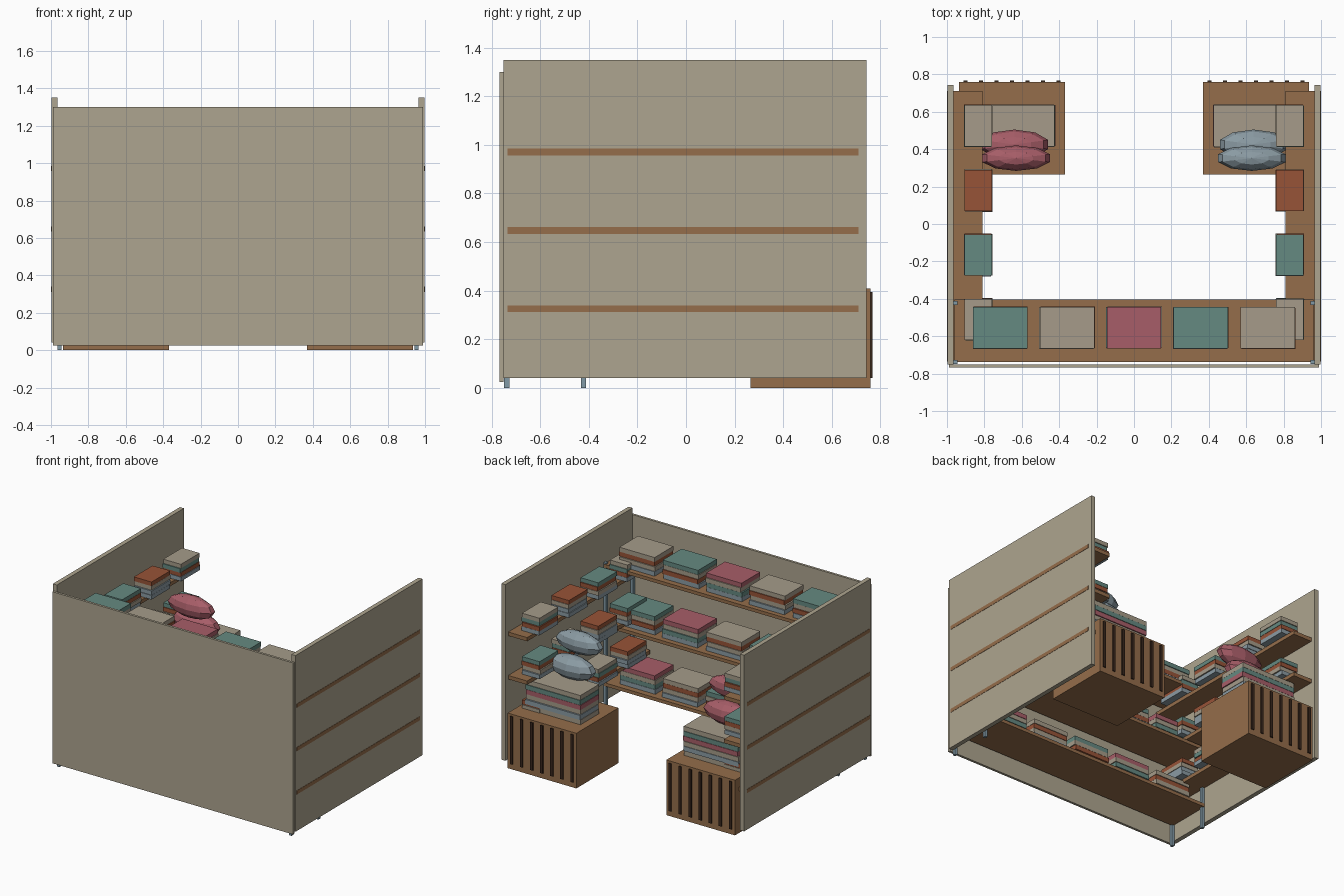
import bpy
import random

random.seed(4)
old = bpy.data.objects.get("Cube")
if old:
    bpy.data.objects.remove(old)


def material(name, srgb):
    mat = bpy.data.materials.new(name)
    mat.use_nodes = True
    linear = [(c / 255) ** 2.2 for c in srgb] + [1]
    mat.diffuse_color = linear
    mat.node_tree.nodes["Principled BSDF"].inputs["Base Color"].default_value = linear
    return mat


wall = material("wall_beige", (172, 163, 142))
wood = material("shelf_wood", (147, 109, 76))
dark = material("slat_dark", (58, 42, 33))
metal = material("post_blue_grey", (128, 152, 164))
cream = material("cloth_cream", (164, 154, 136))
teal = material("cloth_teal", (101, 136, 128))
rust = material("cloth_rust", (150, 84, 58))
pink = material("cloth_pink", (166, 94, 104))
blue = material("cloth_grey_blue", (138, 154, 162))


def box(name, x, y, z, mat):
    """Box from (min, max) pairs on each axis."""
    spans = (x, y, z)
    bpy.ops.mesh.primitive_cube_add(size=1, location=[(a + b) / 2 for a, b in spans])
    obj = bpy.context.object
    obj.name = name
    obj.scale = [abs(b - a) for a, b in spans]
    obj.data.materials.append(mat)
    return obj


def stack(name, x, y, z, width, depth, height, colours):
    """Pile of folded cloth, colours listed from the top down."""
    step = height / len(colours)
    for i, mat in enumerate(reversed(colours)):
        top = i == len(colours) - 1
        dx = 0 if top else random.uniform(-0.005, 0.005)
        dy = 0 if top else random.uniform(-0.005, 0.005)
        box(f"{name}_layer", (x + dx - width / 2, x + dx + width / 2),
            (y + dy - depth / 2, y + dy + depth / 2),
            (z + i * step, z + (i + 1) * step - 0.002), mat)


def cushion(name, x, y, z, radii, mat):
    bpy.ops.mesh.primitive_uv_sphere_add(segments=10, ring_count=6, radius=1,
                                         location=(x, y, z))
    obj = bpy.context.object
    obj.name = name
    obj.scale = radii
    obj.data.materials.append(mat)


# Walls
box("front_wall", (-0.99, 0.99), (-0.768, -0.75), (0.025, 1.3), wall)
for side, label in ((1, "left"), (-1, "right")):
    box(f"{label}_wall", (side * 0.965, side * 0.998), (-0.75, 0.743), (0.04, 1.35), wall)

# Front shelf unit with posts and folded piles
for x in (-0.955, 0.955):
    for y in (-0.738, -0.422):
        box("shelf_post", (x - 0.01, x + 0.01), (y - 0.011, y + 0.011), (0, 1.075), metal)

pile_colours = {
    pink: [pink, cream, teal, blue],
    cream: [cream, rust, cream, blue],
    teal: [teal, cream, rust, blue],
}
order = [pink, cream, teal]
for level, z in enumerate((0.185, 0.625, 1.065)):
    box("front_shelf", (-0.96, 0.96), (-0.738, -0.405), (z - 0.025, z), wood)
    for i in range(5):
        colour = order[(i - level) % 3]
        stack("front_pile", 0.715 - 0.3575 * i, -0.555, z, 0.29, 0.22, 0.14,
              pile_colours[colour])

# Side shelves, whose ends show through the walls
side_colours = {
    cream: [cream, teal, rust, blue],
    teal: [teal, rust, cream, blue],
    rust: [rust, cream, blue, blue],
}
order = [rust, cream, teal]
for side, label in ((1, "left"), (-1, "right")):
    for level, z in enumerate((0.34, 0.662, 0.985)):
        box(f"{label}_shelf", (side * 0.81, side), (-0.735, 0.71), (z - 0.028, z), wood)
        for i in range(4):
            colour = order[(i - level) % 3] if level != 0 else order[i % 3]
            colour = [rust, cream, teal, rust][i] if level == 0 else colour
            colour = [teal, rust, cream, teal][i] if level == 1 else colour
            colour = [cream, teal, rust, cream][i] if level == 2 else colour
            stack(f"{label}_side_pile", side * 0.833, -0.51 + 0.345 * i, z,
                  0.145, 0.22, 0.13, side_colours[colour])

# Slatted crates with a large pile and two cushions
for side, label, mat in ((1, "left", blue), (-1, "right", pink)):
    box(f"{label}_crate", (side * 0.37, side * 0.935), (0.265, 0.76), (0, 0.41), wood)
    for i in range(7):
        x = side * (0.403 + 0.083 * i)
        box(f"{label}_crate_slat", (x - 0.011, x + 0.011), (0.755, 0.768),
            (0.04, 0.395), dark)
    stack(f"{label}_crate_pile", side * 0.65, 0.525, 0.41, 0.45, 0.22, 0.22,
          [cream, teal, pink, cream, blue, cream])
    cushion(f"{label}_lower_cushion", side * 0.64, 0.425, 0.705, (0.19, 0.08, 0.085), mat)
    cushion(f"{label}_upper_cushion", side * 0.63, 0.352, 0.86, (0.19, 0.068, 0.08), mat)
